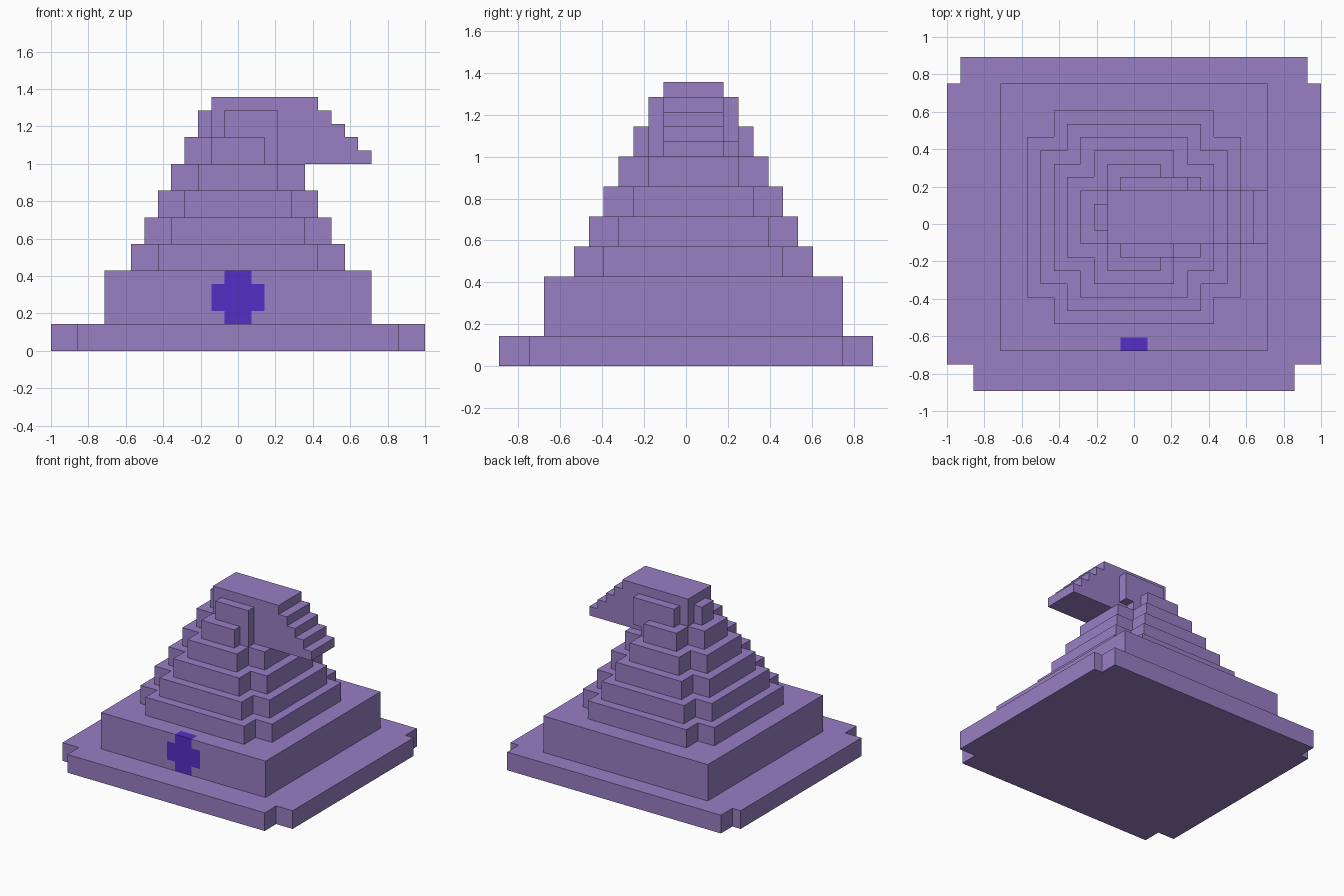
import bpy, bmesh
from mathutils import Vector

U = 1 / 14  # size of one block

if "Cube" in bpy.data.objects:
    bpy.data.objects.remove(bpy.data.objects["Cube"])


def material(name, color):
    mat = bpy.data.materials.new(name)
    mat.use_nodes = True
    mat.diffuse_color = color
    mat.node_tree.nodes["Principled BSDF"].inputs["Base Color"].default_value = color
    return mat


cloth = material("purple_cloth", (0.314, 0.209, 0.552, 1))
buckle = material("blue_buckle", (0.093, 0.027, 0.565, 1))


def prism(name, outline, direction):
    """Extrude a closed outline, given in blocks, along a direction."""
    bm = bmesh.new()
    face = bm.faces.new([bm.verts.new(Vector(p) * U) for p in outline])
    ext = bmesh.ops.extrude_face_region(bm, geom=[face])
    moved = [g for g in ext["geom"] if isinstance(g, bmesh.types.BMVert)]
    bmesh.ops.translate(bm, verts=moved, vec=Vector(direction) * U)
    bmesh.ops.recalc_face_normals(bm, faces=bm.faces)
    mesh = bpy.data.meshes.new(name)
    bm.to_mesh(mesh)
    bm.free()
    mesh.materials.append(cloth)
    obj = bpy.data.objects.new(name, mesh)
    bpy.context.collection.objects.link(obj)
    return obj


def box(name, x0, x1, y0, y1, z0, z1):
    return prism(name, [(x0, y0, z0), (x1, y0, z0), (x1, y1, z0), (x0, y1, z0)],
                 (0, 0, z1 - z0))


def mirrored(half):
    """Complete a right-hand outline with its mirror image across x = 0."""
    return half + [(-x, y, z) for x, y, z in reversed(half)]


# Brim with notched corners
prism("brim", mirrored([(12, -12.5, 0), (12, -10.5, 0), (14, -10.5, 0),
                        (14, 10.5, 0), (13, 10.5, 0), (13, 12.5, 0)]), (0, 0, 2))

# Wide band, cut so the buckle can be coloured on its faces
band = box("band", -10, 10, -9.5, 10.5, 2, 6)
bm = bmesh.new()
bm.from_mesh(band.data)
cuts = [((x, 0, 0), (1, 0, 0)) for x in (-2, -1, 1, 2)]
cuts += [((0, 0, z), (0, 0, 1)) for z in (3, 5)] + [((0, -8.5, 0), (0, 1, 0))]
for point, normal in cuts:
    bmesh.ops.bisect_plane(bm, geom=bm.verts[:] + bm.edges[:] + bm.faces[:],
                           plane_co=Vector(point) * U, plane_no=normal)
band.data.materials.append(buckle)
for f in bm.faces:
    c = f.calc_center_median() / U
    front = f.normal.y < -0.5 and (abs(c.x) < 1 or (abs(c.x) < 2 and 3 < c.z < 5))
    top = f.normal.z > 0.5 and abs(c.x) < 1 and c.y < -8.5
    f.material_index = int(front or top)
bm.to_mesh(band.data)
bm.free()

# Cone of shrinking cross-shaped tiers
for i in range(5):
    a, y0, y1, z = 8 - i, i - 7.5, 8.5 - i, 6 + 2 * i
    half = [(a - 2, y0, z), (a - 2, y0 + 2, z), (a, y0 + 2, z),
            (a, y1 - 2, z), (a - 2, y1 - 2, z), (a - 2, y1, z)]
    prism(f"cone_tier_{i + 1}", mirrored(half), (0, 0, 2))

# Bent tip with a stepped end
steps = [(-2, 14), (10, 14)]
for x in range(10, 6, -1):
    steps += [(x, 25 - x), (x - 1, 25 - x)]
steps += [(6, 19), (-2, 19)]
prism("bent_tip", [(x, -1.5, z) for x, z in steps], (0, 4, 0))

# Raised pads around the tip
box("tip_front_pad", -1, 3, -2.5, -1.5, 14, 18)
box("tip_back_pad", -1, 3, 2.5, 3.5, 14, 18)
box("tip_back_pad_end", 3, 4, 2.5, 3.5, 15, 18)
box("tip_side_pad", -3, -2, -0.5, 1.5, 16, 18)
